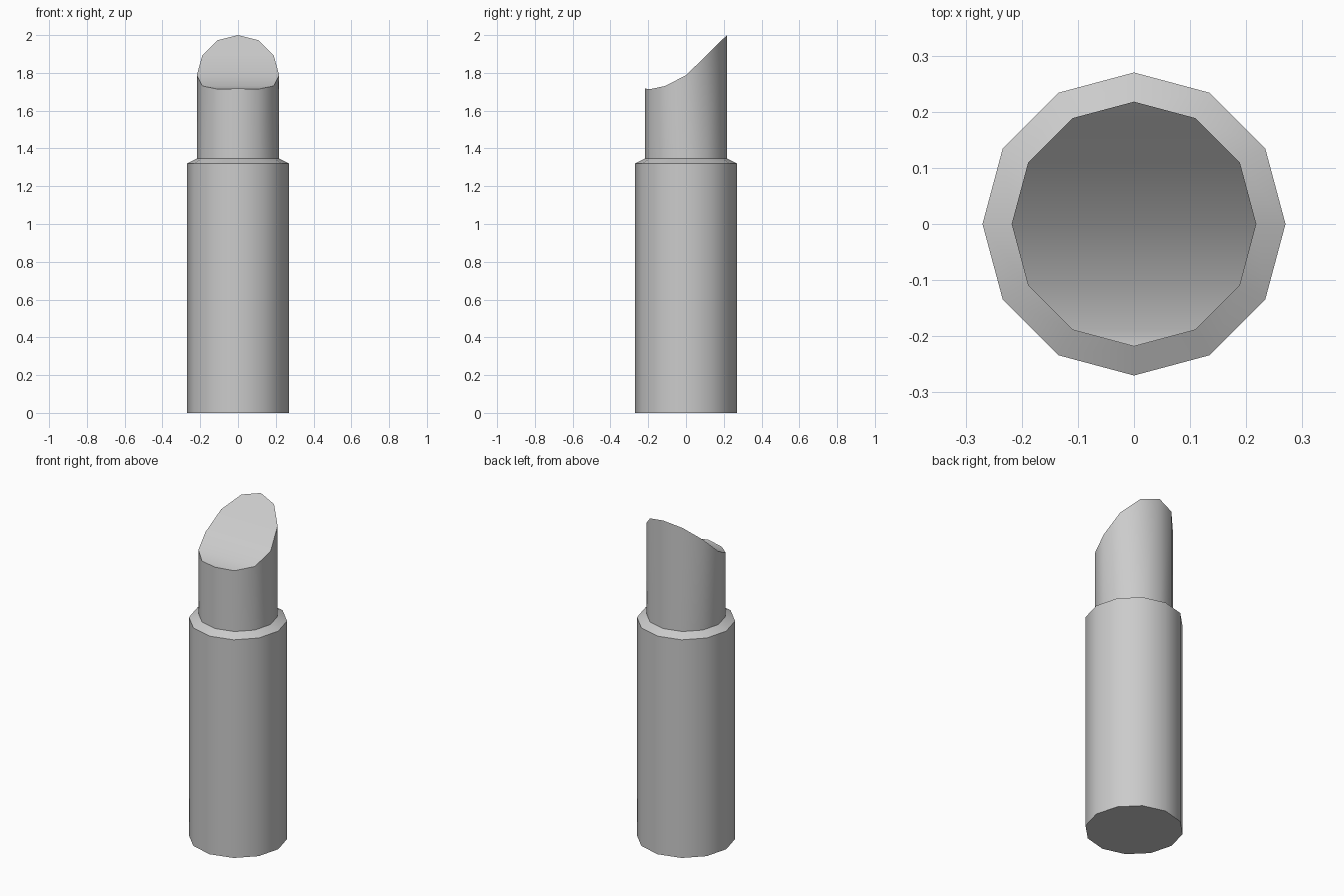
import bpy, bmesh, math

if "Cube" in bpy.data.objects:
    bpy.data.objects.remove(bpy.data.objects["Cube"])

N = 12  # sides of the tube


def ring(bm, radius, height):
    """Ring of vertices; height is a number or a list per vertex."""
    verts = []
    for i in range(N):
        a = 2 * math.pi * i / N
        z = height[i] if isinstance(height, list) else height
        verts.append(bm.verts.new((radius * math.cos(a), radius * math.sin(a), z)))
    return verts


def bridge(bm, low, high):
    for i in range(N):
        j = (i + 1) % N
        bm.faces.new((low[i], low[j], high[j], high[i]))


def finish(bm, name):
    bmesh.ops.recalc_face_normals(bm, faces=bm.faces)
    mesh = bpy.data.meshes.new(name)
    bm.to_mesh(mesh)
    bm.free()
    obj = bpy.data.objects.new(name, mesh)
    bpy.context.collection.objects.link(obj)
    bpy.ops.object.select_all(action='DESELECT')
    obj.select_set(True)
    bpy.context.view_layer.objects.active = obj
    bpy.ops.object.shade_smooth_by_angle(angle=math.radians(31))


bm = bmesh.new()

# Slanted tip heights, from the front vertex to the back vertex
slant = [1.717, 1.714, 1.731, 1.788, 1.893, 1.973, 2.0]
tip = []
for i in range(N):
    steps_from_back = abs((i - N // 4 + N // 2) % N - N // 2)
    tip.append(slant[6 - steps_from_back])

# Base tube, bevelled shoulder and inner stick
base = ring(bm, 0.27, 0)
rim = ring(bm, 0.27, 1.32)
neck = ring(bm, 0.218, 1.346)
top = ring(bm, 0.218, tip)
bm.faces.new(base[::-1])
for low, high in ((base, rim), (rim, neck), (neck, top)):
    bridge(bm, low, high)

# Scooped tip surface: strips across from left to right, front to back
right = [top[(9 + k) % N] for k in range(7)]
left = [top[(9 - k) % N] for k in range(7)]
for k in range(6):
    strip = [left[k], right[k], right[k + 1], left[k + 1]]
    bm.faces.new(list(dict.fromkeys(strip)))

finish(bm, "lipstick_tube")
